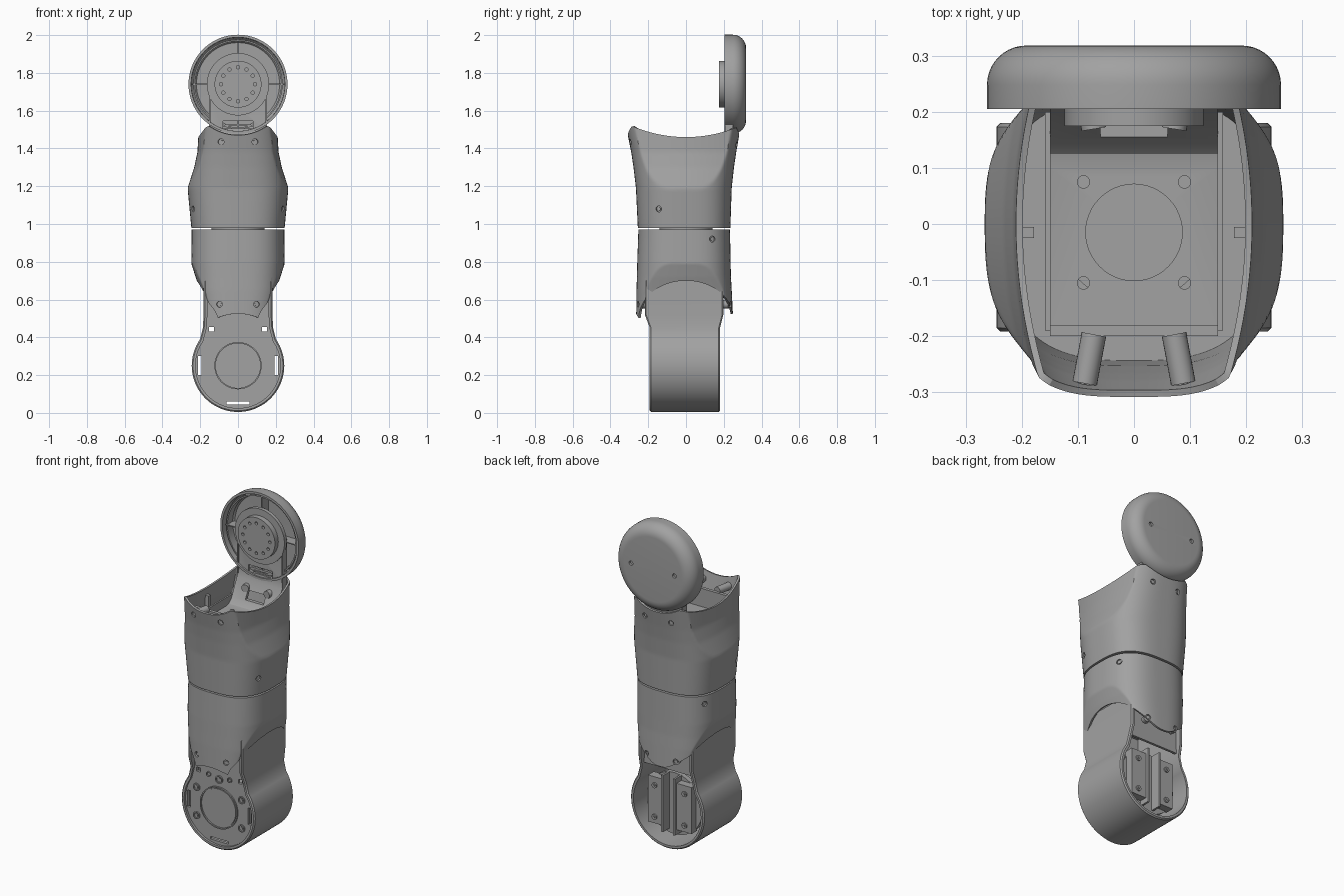
import bpy, bmesh
from math import sin, cos, pi, radians, sqrt, copysign
from mathutils import Vector, Matrix

cube = bpy.data.objects.get("Cube")
if cube:
    bpy.data.objects.remove(cube)

grey = bpy.data.materials.new("satin_grey")
grey.use_nodes = True
COLOUR = (0.36, 0.36, 0.36, 1)
grey.diffuse_color = COLOUR
grey.node_tree.nodes["Principled BSDF"].inputs["Base Color"].default_value = COLOUR
parts = []


def finish(name, bm, fix=True):
    if fix:
        bmesh.ops.recalc_face_normals(bm, faces=bm.faces)
    mesh = bpy.data.meshes.new(name)
    bm.to_mesh(mesh)
    bm.free()
    obj = bpy.data.objects.new(name, mesh)
    bpy.context.collection.objects.link(obj)
    mesh.materials.append(grey)
    parts.append(obj)
    return obj


def box(name, lo, hi):
    lo, hi = Vector(lo), Vector(hi)
    bm = bmesh.new()
    m = Matrix.Translation((lo + hi) / 2) @ Matrix.Diagonal((*(hi - lo), 1))
    bmesh.ops.create_cube(bm, size=1, matrix=m)
    return finish(name, bm)


def rod(name, start, end, r, seg=40):
    start, end = Vector(start), Vector(end)
    d = end - start
    m = Matrix.Translation((start + end) / 2) @ d.to_track_quat('Z', 'Y').to_matrix().to_4x4()
    bm = bmesh.new()
    bmesh.ops.create_cone(bm, cap_ends=True, segments=seg, radius1=r, radius2=r, depth=d.length, matrix=m)
    return finish(name, bm)


def loft(name, loops, wrap=False, caps=False, fix=True):
    bm = bmesh.new()
    rows = [[bm.verts.new(p) for p in loop] for loop in loops]
    n = len(rows[0])
    for a, b in zip(rows, rows[1:] + (rows[:1] if wrap else [])):
        for i in range(n):
            k = (i + 1) % n
            bm.faces.new((a[i], a[k], b[k], b[i]))
    if caps:
        bm.faces.new(rows[0][::-1])
        bm.faces.new(rows[-1])
    return finish(name, bm, fix)


def lathe_y(name, profile, z, seg=96, **kw):
    turn = [2 * pi * i / seg for i in range(seg)]
    return loft(name, [[(r * cos(t), y, z + r * sin(t)) for t in turn] for r, y in profile], **kw)


def apply_mods(obj):
    deps = bpy.context.evaluated_depsgraph_get()
    mesh = bpy.data.meshes.new_from_object(obj.evaluated_get(deps))
    obj.modifiers.clear()
    obj.data = mesh


def cut(obj, *cutters):
    for c in cutters:
        c.hide_render = True
        mod = obj.modifiers.new("cut", 'BOOLEAN')
        mod.operation, mod.object, mod.solver = 'DIFFERENCE', c, 'EXACT'
    apply_mods(obj)
    for c in cutters:
        parts.remove(c)
        bpy.data.objects.remove(c)


def lerp_table(table, z):
    if z <= table[0][0]:
        return table[0][1:]
    for a, b in zip(table, table[1:]):
        if z <= b[0]:
            t = (z - a[0]) / (b[0] - a[0])
            return [p + (q - p) * t for p, q in zip(a[1:], b[1:])]
    return table[-1][1:]


# Shell sections: z, half width, front depth, back depth, side scoop width
UPPER = [(0.98, .247, .255, .235, .3), (1.19, .267, .265, .242, .267), (1.3, .262, .278, .254, .232),
         (1.38, .257, .29, .266, .215), (1.52, .25, .318, .29, .207)]
LOWER = [(0.49, .22, .264, .25, .15), (0.65, .24, .262, .242, .2), (0.72, .243, .26, .238, .225),
         (0.8, .247, .258, .236, .25), (0.97, .245, .252, .233, .3)]


def section(table, t, z):
    a, front, back, scoop = lerp_table(table, z)
    e = 2 / 2.8
    y = copysign(abs(sin(t)) ** e, sin(t)) * (back if sin(t) > 0 else front)
    x = a * abs(cos(t)) ** e
    x = min(x, scoop * (1 - 0.2 * (y / 0.29) ** 2))
    return Vector((copysign(x, cos(t)), y, z))


def upper_rim(p):
    return min(1.74 - sqrt(max(.27 ** 2 - p.x ** 2, 0)), 1.46 + .06 * (p.y / .29) ** 2)


def lower_rim(p):
    return max(.25 + sqrt(max(.275 ** 2 - p.x ** 2, 0)), .5 + .2 * sqrt(max(1 - (p.y / .25) ** 2, 0)))


def shell(name, table, flat_z, rim, holes, seg=128, steps=36):
    turn = [2 * pi * (i + .5) / seg for i in range(seg)]
    ends = []
    for t in turn:
        z = rim(section(table, t, rim(section(table, t, table[0][0] if flat_z < rim(Vector()) - .4 else table[-1][0]))))
        for _ in range(6):
            z = (z + rim(section(table, t, z))) / 2
        ends.append(z)
    rows = [[section(table, t, flat_z + (e - flat_z) * j / steps) for t, e in zip(turn, ends)]
            for j in range(steps + 1)]
    if ends[0] < flat_z:
        rows.reverse()
    obj = loft(name, rows, fix=False)
    mod = obj.modifiers.new("wall", 'SOLIDIFY')
    mod.thickness, mod.offset = 0.012, -1
    apply_mods(obj)
    # screw holes with recessed screws on bosses
    drills = []
    for x, y, z in holes:
        for s in (-1, 1):
            ts = [2 * pi * i / 720 for i in range(720)]
            t = min(ts, key=lambda a: (section(table, a, z) - Vector((s * x, y, z))).length)
            p = section(table, t, z)
            d = section(table, t + .05, z) - section(table, t - .05, z)
            n = Vector((d.y, -d.x, 0)).normalized()
            drills.append(rod("drill", p - n * .03, p + n * .03, .016, 20))
            rod("screw_boss", p - n * .1 if z > 1.3 else p - n * .04, p - n * .011, .022, 24)
            rod("screw_head", p - n * .012, p - n * .005, .010, 6)
    cut(obj, *drills)
    # inner lid beside the split line
    lid = [section(table, t, flat_z) * .97 for t in turn]
    inward = copysign(.012, ends[0] - flat_z)
    loft(name + "_lid", [[(p.x, p.y, flat_z + k) for p in lid] for k in (inward * .3, inward)], caps=True)
    return obj


shell("upper_shell", UPPER, .98, upper_rim,
      [(.09, -.3, 1.435), (.09, .28, 1.42), (.225, -.14, 1.08)])
shell("lower_shell", LOWER, .97, lower_rim,
      [(.1, -.26, .575), (.1, .245, .575), (.225, .14, .92)])
rod("core", (0, 0, .9), (0, 0, 1.304), .14, 64)


# Lower joint housing: a band around a round end with a neck
def outline(d, front):
    r = .245 - d
    pts = [(r * cos(radians(a)), .25 + r * sin(radians(a))) for a in range(35, -216, -5)]
    neck = [(.186 - d, .45), (.182 - d, .52), (.182 - d, .72 - d)]
    pts += [(-x, z) for x, z in neck] + neck[::-1]
    if front is None:
        return pts
    return [(x, front(z), z) for x, z in pts]


def front_y(k):
    return lambda z: (-.192 if z < .47 else -.218) + k


def back_y(k):
    return lambda z: (.18 if z < .47 else .198) - k


loft("joint_housing", [outline(.007, front_y(0)), outline(0, front_y(.007)), outline(0, back_y(.007)),
                       outline(.007, back_y(0)), outline(.02, back_y(0)), outline(.02, front_y(0))], wrap=True)
plate = loft("joint_face", [outline(.018, lambda z: -.178), outline(.018, lambda z: -.16)], caps=True)
slots = [box("slot", (-.06, -.3, .045), (.06, 0, .06))]
for s in (-1, 1):
    slots.append(box("slot", (s * .203 - .01, -.3, .2), (s * .203 + .01, 0, .3)))
    slots.append(box("slot", (s * .14 - .013, -.3, .43), (s * .14 + .013, 0, .455)))
cut(plate, *slots)

# Front face details
rod("motor", (0, -.165, .25), (0, .1, .25), .165, 64)
rod("face_disc", (0, -.17, .25), (0, -.183, .25), .113, 64)
lathe_y("face_ring", [(.118, -.17), (.118, -.186), (.125, -.186), (.125, -.17)], .25, wrap=True)
bolts = [(x, z, .022) for x in (-.15, .15) for z in (.165, .335)]
for x, z, r in bolts + [(0, .42, .024), (-.07, .435, .015), (.07, .435, .015)]:
    ring = lathe_y("bolt_collar", [(r, -.17), (r, -.185), (r * .7, -.185), (r * .7, -.17)], z, 24, wrap=True)
    ring.location.x = x
    rod("bolt", (x, -.17, z), (x, -.182, z), r * .45, 6)

# Back of the joint: recessed disc, two upright bars and bolts
rod("back_disc", (0, .08, .25), (0, .11, .25), .185, 64)
box("back_neck_wall", (-.17, .15, .475), (.17, .165, .71))
for s in (-1, 1):
    xs = sorted((s * .035, s * .145))
    box("back_bar", (xs[0], .1, .12), (xs[1], .155, .4))
    box("back_bar_lip", (s * .04 - .006, .1, .09), (s * .04 + .006, .172, .43))
    for z in (.16, .35):
        rod("bar_bolt", (s * .1, .15, z), (s * .1, .163, z), .016, 20)
        rod("bar_bolt_socket", (s * .1, .16, z), (s * .1, .167, z), .007, 6)

# Upper joint cap, hollow towards the front
curve = [(.192 + .07 * sin(a), .248 + .07 * cos(a)) for a in [radians(9 * i) for i in range(11)]]
cap = lathe_y("joint_cap", [(.002, .318)] + curve + [(.262, .205), (.248, .205), (.247, .25), (.22, .285), (.002, .29)],
              1.74, caps=True)
cut(cap, *[rod("drill", (s * .145, .305, 1.74), (s * .145, .34, 1.74), .013, 20) for s in (-1, 1)])
lathe_y("cap_inner_ring", [(.228, .225), (.236, .225), (.236, .29), (.228, .29)], 1.74, wrap=True)
box("cap_rib_upright", (-.003, .225, 1.5), (.003, .295, 1.98))
box("cap_rib_level", (-.24, .225, 1.737), (.24, .295, 1.743))

# Bracket: bent sheet from the shell floor up to the hub
path = [(.215, 1.74), (.215, 1.5), (.205, 1.46), (.15, 1.35), (.125, 1.325), (.1, 1.32), (-.19, 1.32)]
sheet = path + [(y - .004 if z > 1.4 else y - .006, z - .015) if z < 1.49 else (y + .014, z) for y, z in path[::-1]]
sheet = path + [(y + .014, z - (.016 if z < 1.49 else 0)) for y, z in path[::-1]]
bracket = loft("bracket", [[(x, y, z) for y, z in sheet] for x in (-.15, .15)], caps=True)
holes = [box("drill", (-.08, .19, 1.505), (.08, .25, 1.545)), box("drill", (-.06, .135, 1.36), (.06, .21, 1.41)),
         rod("drill", (0, -.015, 1.25), (0, -.015, 1.4), .086, 48)]
holes += [rod("drill", (x, y, 1.25), (x, y, 1.4), .011, 20) for x in (-.09, .09) for y in (-.105, .075)]
cut(bracket, *holes)
box("bracket_slot_bar", (-.07, .225, 1.518), (.07, .24, 1.53))
box("bracket_lip", (-.15, -.2, 1.2), (.15, -.18, 1.43))
for s in (-1, 1):
    box("bracket_side", (s * .154 - .005, -.19, 1.1), (s * .154 + .005, .2, 1.37))
    box("seam_rail", (s * .19 - .012, -.025, 1.0), (s * .19 + .012, -.005, 1.42))
    box("bracket_flange", (s * .149 - .004, .207, 1.46), (s * .149 + .004, .25, 1.75))

# Hub with a ring of bolt holes
rod("hub_backing", (0, .207, 1.74), (0, .229, 1.74), .165, 64)
hub = rod("hub", (0, .175, 1.74), (0, .215, 1.74), .124, 64)
ring = [(.09 * cos(pi * i / 6), 1.74 + .09 * sin(pi * i / 6)) for i in range(12)]
cut(hub, *[rod("drill", (x, .16, z), (x, .19, z), .009, 16) for x, z in ring])

# Smooth shading with sharp edges kept
bpy.ops.object.select_all(action='DESELECT')
for obj in parts:
    obj.select_set(True)
bpy.context.view_layer.objects.active = parts[0]
bpy.ops.object.shade_smooth_by_angle(angle=radians(30))
